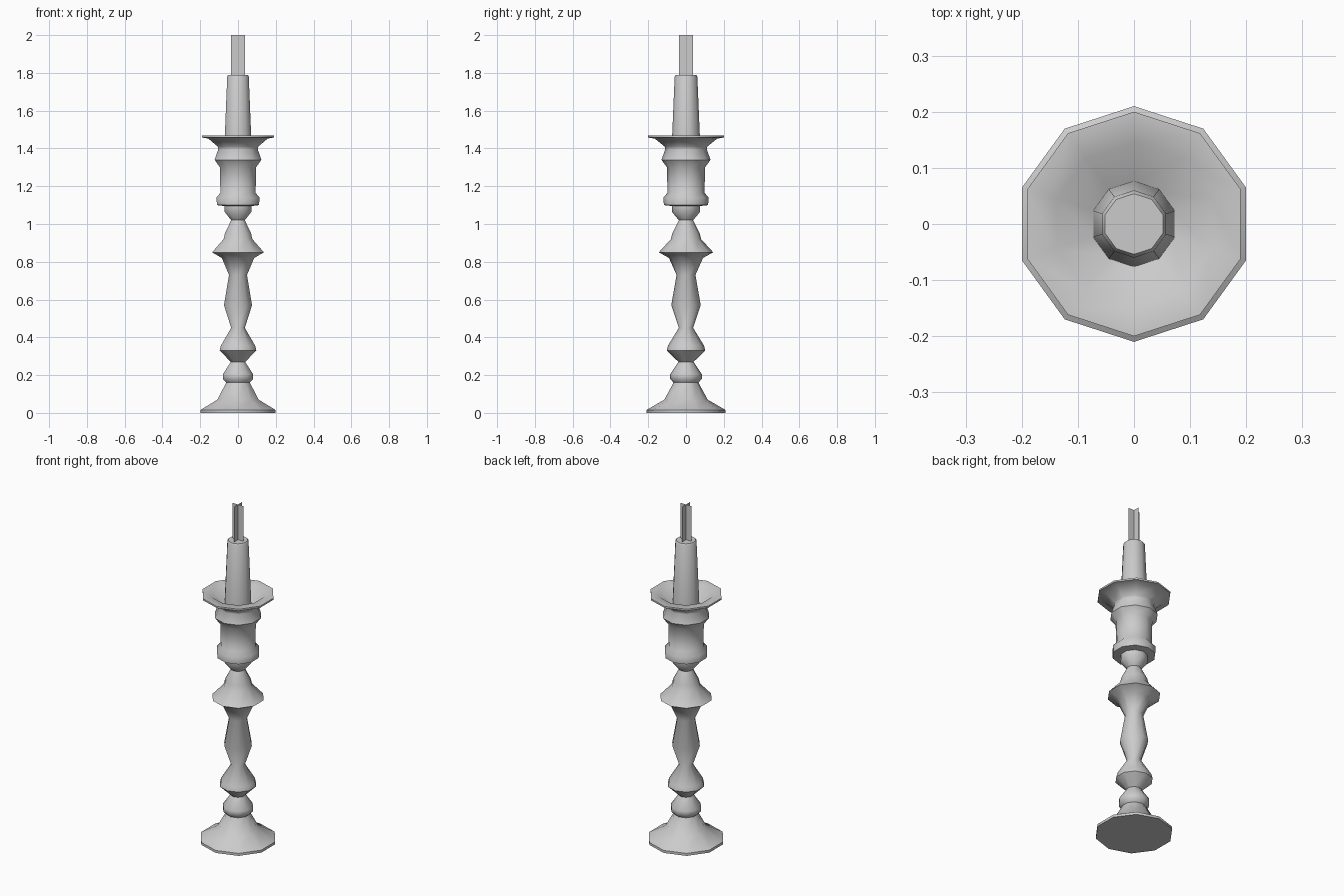
import bpy, bmesh, math

if "Cube" in bpy.data.objects:
    bpy.data.objects.remove(bpy.data.objects["Cube"])

SIDES = 10


def lathe(name, profile):
    """Revolve (radius, height) points into a ten-sided turning with capped ends."""
    bm = bmesh.new()
    rings = []
    for r, z in profile:
        ring = []
        for i in range(SIDES):
            a = math.pi / 2 + 2 * math.pi * i / SIDES
            ring.append(bm.verts.new((r * math.cos(a), r * math.sin(a), z)))
        rings.append(ring)
    for lo, hi in zip(rings, rings[1:]):
        for i in range(SIDES):
            j = (i + 1) % SIDES
            bm.faces.new((lo[i], lo[j], hi[j], hi[i]))
    bm.faces.new(rings[0][::-1])
    bm.faces.new(rings[-1])
    return finish(name, bm, True)


def finish(name, bm, smooth):
    mesh = bpy.data.meshes.new(name)
    bm.to_mesh(mesh)
    bm.free()
    ob = bpy.data.objects.new(name, mesh)
    bpy.context.collection.objects.link(ob)
    if smooth:
        bpy.ops.object.select_all(action='DESELECT')
        ob.select_set(True)
        bpy.context.view_layer.objects.active = ob
        bpy.ops.object.shade_smooth_by_angle(angle=math.radians(50))
    return ob


# Turned stem, from the flared foot up through the cup and back down into the dish
lathe("candlestick", [
    (0.21, 0.0), (0.21, 0.015), (0.115, 0.07), (0.066, 0.16),
    (0.084, 0.18), (0.084, 0.205), (0.04, 0.27),
    (0.102, 0.33), (0.096, 0.355), (0.038, 0.45),
    (0.078, 0.57), (0.05, 0.73), (0.09, 0.82),
    (0.144, 0.85), (0.08, 0.92), (0.073, 0.95), (0.038, 1.02),
    (0.075, 1.065), (0.075, 1.095),
    (0.117, 1.10), (0.120, 1.14), (0.098, 1.165), (0.101, 1.30),
    (0.130, 1.34), (0.110, 1.395), (0.113, 1.41),
    (0.165, 1.452), (0.20, 1.458), (0.20, 1.468),
    (0.145, 1.466), (0.07, 1.39),
])

# Tapered candle with a softened top edge
lathe("candle", [(0.077, 1.38), (0.060, 1.78), (0.054, 1.79)])

# Flame made of two crossed cards
for k, name in enumerate(("flame_card_x", "flame_card_y")):
    bm = bmesh.new()
    corners = [(-0.037, 1.79), (0.037, 1.79), (0.037, 2.0), (-0.037, 2.0)]
    bm.faces.new([bm.verts.new((u, 0, z) if k == 0 else (0, u, z)) for u, z in corners])
    finish(name, bm, False)
